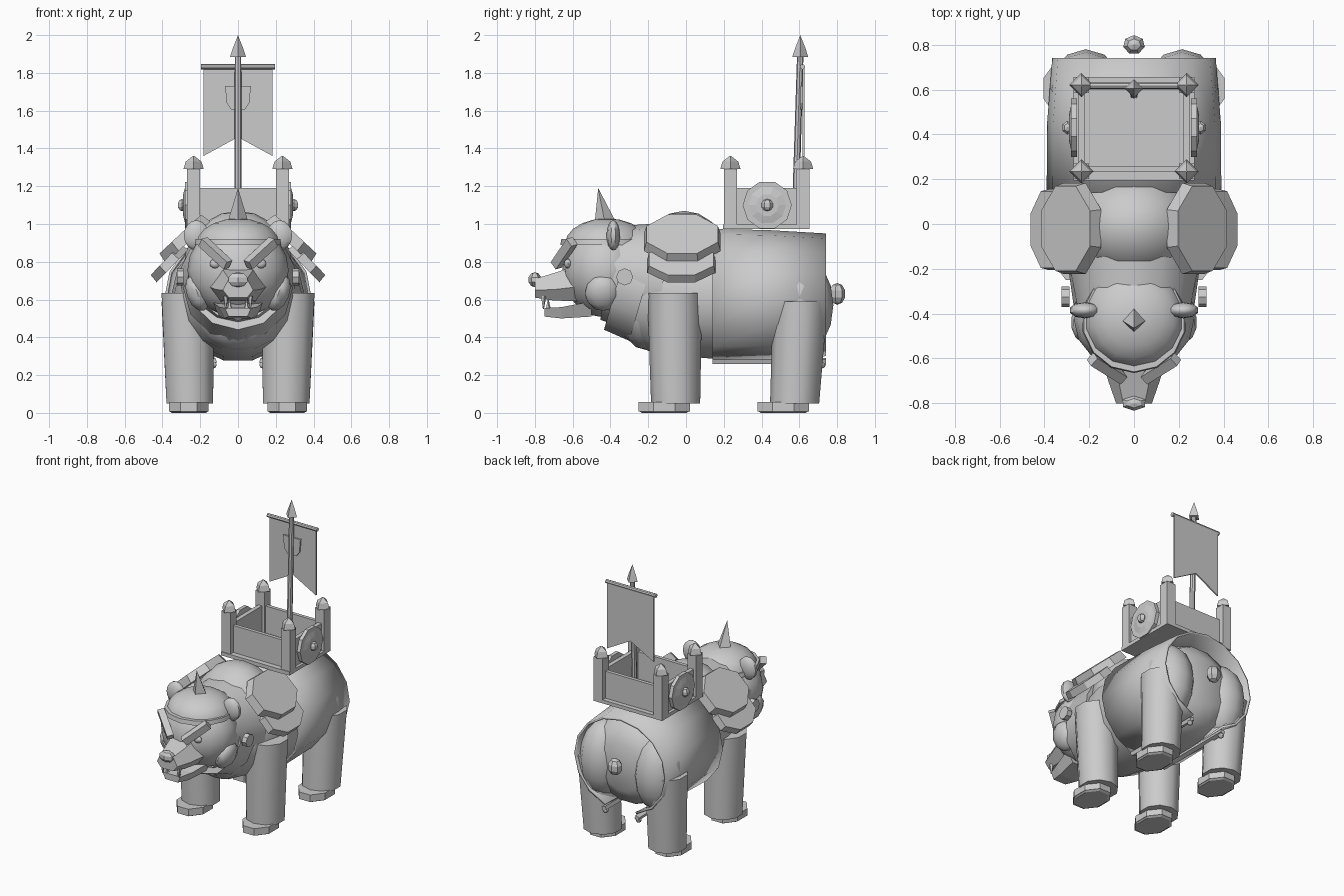
import bpy, bmesh, math
from mathutils import Matrix, Vector, Euler

if "Cube" in bpy.data.objects:
    bpy.data.objects.remove(bpy.data.objects["Cube"])

R = math.radians


def finish(name, bm, smooth=0):
    me = bpy.data.meshes.new(name)
    bmesh.ops.recalc_face_normals(bm, faces=bm.faces)
    bm.to_mesh(me)
    bm.free()
    ob = bpy.data.objects.new(name, me)
    bpy.context.collection.objects.link(ob)
    if smooth:
        bpy.ops.object.select_all(action='DESELECT')
        ob.select_set(True)
        bpy.context.view_layer.objects.active = ob
        bpy.ops.object.shade_smooth_by_angle(angle=R(smooth))
    return ob


def xform(loc, rot, scale):
    return Matrix.LocRotScale(Vector(loc), Euler([R(a) for a in rot]), Vector(scale))


def ball(name, loc, size, rot=(0, 0, 0), u=16, v=10, smooth=45):
    bm = bmesh.new()
    bmesh.ops.create_uvsphere(bm, u_segments=u, v_segments=v, radius=1, matrix=xform(loc, rot, size))
    return finish(name, bm, smooth)


def box(name, loc, size, rot=(0, 0, 0)):
    bm = bmesh.new()
    bmesh.ops.create_cube(bm, size=1, matrix=xform(loc, rot, size))
    return finish(name, bm)


def cone(name, loc, r1, r2, h, rot=(0, 0, 0), n=8, scale=(1, 1, 1), turn=0, smooth=0):
    bm = bmesh.new()
    m = xform(loc, rot, scale) @ Matrix.Rotation(R(turn), 4, 'Z')
    bmesh.ops.create_cone(bm, cap_ends=True, segments=n, radius1=r1, radius2=r2, depth=h, matrix=m)
    return finish(name, bm, smooth)


def rod(name, a, b, r1, r2, n=8, smooth=0, turn=0):
    a, b = Vector(a), Vector(b)
    rot = [math.degrees(x) for x in (b - a).to_track_quat('Z', 'Y').to_euler()]
    return cone(name, (a + b) / 2, r1, r2, (b - a).length, rot, n, turn=turn, smooth=smooth)


def loft(name, rings, smooth=0, cap=True):
    bm = bmesh.new()
    rows = [[bm.verts.new(p) for p in ring] for ring in rings]
    for a, b in zip(rows, rows[1:]):
        n = len(a)
        for i in range(n if cap else n - 1):
            j = (i + 1) % n
            bm.faces.new((a[i], a[j], b[j], b[i]))
    if cap:
        bm.faces.new(rows[0])
        bm.faces.new(rows[-1])
    return finish(name, bm, smooth)


def oval(y, zc, rx, rz, n=14, a0=0.0, a1=None):
    step = 2 * math.pi / n if a1 is None else (a1 - a0) / (n - 1)
    return [(rx * math.cos(a0 + i * step), y, zc + rz * math.sin(a0 + i * step)) for i in range(n)]


# barrel body, shoulder hump and chest
loft("body", [oval(y, zc, rx, rz) for y, zc, rx, rz in (
    (-0.33, 0.60, 0.19, 0.20), (-0.20, 0.62, 0.29, 0.30), (0.0, 0.62, 0.34, 0.33),
    (0.25, 0.615, 0.355, 0.345), (0.52, 0.61, 0.35, 0.33), (0.66, 0.60, 0.29, 0.28), (0.73, 0.60, 0.16, 0.17))], 45)
ball("shoulder_hump", (0, -0.01, 0.76), (0.29, 0.25, 0.31))

# draped cloth over the back with trim along the lower edges
cloth = loft("saddle_cloth", [oval(y, 0.615, rx, rz, 15, R(-70), R(250)) for y, rx, rz in (
    (0.14, 0.39, 0.36), (0.45, 0.388, 0.352), (0.74, 0.365, 0.335))], 40, cap=False)
sol = cloth.modifiers.new("thickness", 'SOLIDIFY')
sol.thickness = 0.015
for s in (-1, 1):
    box("cloth_trim", (s * 0.13, 0.44, 0.275), (0.03, 0.60, 0.025), (0, s * 20, 0))
    ball("trim_knob", (s * 0.13, 0.72, 0.255), (0.02, 0.02, 0.02), u=6, v=4)

# haunches, tail and legs
ball("tail", (0, 0.80, 0.63), (0.052, 0.045, 0.058), u=7, v=5, smooth=0)
for s in (-1, 1):
    ball("haunch", (s * 0.215, 0.60, 0.57), (0.165, 0.18, 0.27), u=12, v=8)
    for part, y0, y1, top in (("front", -0.06, -0.055, 0.635), ("rear", 0.605, 0.575, 0.59)):
        bm = bmesh.new()
        bmesh.ops.create_cone(bm, cap_ends=True, segments=10, radius1=0.13, radius2=0.145, depth=1)
        for v in bm.verts:
            t = v.co.z + 0.5
            v.co = (v.co.x + s * (0.255 + 0.012 * t), v.co.y + y1 + (y0 - y1) * t, 0.05 + (top - 0.05) * t)
        finish(part + "_leg", bm, 40)
        yf = y1 - 0.06
        cone(part + "_paw", (s * 0.26, yf, 0.033), 0.115, 0.115, 0.05, n=8, scale=(0.98, 1.28, 1), turn=22.5)
        cone(part + "_paw_sole", (s * 0.26, yf, 0.005), 0.10, 0.115, 0.01, n=8, scale=(0.98, 1.28, 1), turn=22.5)

# neck and layered collar
rod("neck", (0, -0.12, 0.70), (0, -0.42, 0.74), 0.31, 0.25, 14, 45)
rod("collar", (0, -0.22, 0.66), (0, -0.36, 0.70), 0.29, 0.27, 12, 40)
ball("chest", (0, -0.20, 0.57), (0.25, 0.17, 0.24), u=12, v=8)

# head, muzzle and jaw
ball("head", (0, -0.43, 0.755), (0.268, 0.225, 0.25))
loft("muzzle", [[(x * w, y, zb + z * h) for x, z in (
    (-0.6, 0), (0.6, 0), (1, 0.4), (0.6, 1), (-0.6, 1), (-1, 0.4))] for y, w, zb, h in (
    (-0.55, 0.16, 0.59, 0.20), (-0.70, 0.115, 0.595, 0.145), (-0.80, 0.08, 0.61, 0.10))], 30)
ball("nose", (0, -0.80, 0.705), (0.06, 0.035, 0.04), u=6, v=5, smooth=0)
loft("lower_jaw", [[(x * w, y, z) for x, z in ((-1, zt), (1, zt), (0.7, zb), (-0.7, zb))] for y, w, zt, zb in (
    (-0.50, 0.14, 0.59, 0.51), (-0.66, 0.10, 0.56, 0.50), (-0.75, 0.07, 0.555, 0.51))])
for s in (-1, 1):
    cone("upper_fang", (s * 0.065, -0.755, 0.585), 0.003, 0.016, 0.07, n=5)
    cone("lower_fang", (s * 0.045, -0.73, 0.575), 0.014, 0.003, 0.05, n=5)
    ball("eye", (s * 0.12, -0.625, 0.79), (0.03, 0.02, 0.025), u=8, v=6)
    ball("ear", (s * 0.22, -0.385, 0.94), (0.07, 0.036, 0.08), u=10, v=8)
    ball("cheek", (s * 0.215, -0.44, 0.635), (0.06, 0.095, 0.10), (0, s * 20, 0), u=10, v=6)
    # brow guards
    box("brow_guard", (s * 0.12, -0.645, 0.845), (0.20, 0.045, 0.05), (15, -s * 38, s * 32))
    # side collar rings
    cone("collar_ring", (s * 0.305, -0.325, 0.72), 0.045, 0.045, 0.035, (0, 90, 0), 8)

# helmet
bm = bmesh.new()
bmesh.ops.create_uvsphere(bm, u_segments=14, v_segments=10, radius=1)
bmesh.ops.bisect_plane(bm, geom=bm.verts[:] + bm.edges[:] + bm.faces[:], plane_co=(0, 0, 0),
                       plane_no=(0, 0, -1), clear_outer=True)
bm.transform(xform((0, -0.42, 0.895), (0, 0, 0), (0.225, 0.22, 0.135)))
finish("helmet", bm, 40)
cone("helmet_band", (0, -0.43, 0.905), 0.235, 0.23, 0.03, n=14, smooth=40)
rod("helmet_spike", (0, -0.43, 1.01), (0, -0.465, 1.19), 0.055, 0.0, 4, turn=90)

# two overlapping shoulder plates each side
for s in (-1, 1):
    cone("upper_shoulder_plate", (s * 0.285, -0.02, 0.925), 1, 0.93, 0.06, (0, s * 43, 0), 8,
         (0.175, 0.22, 1), 22.5)
    cone("lower_shoulder_plate", (s * 0.365, -0.025, 0.795), 1, 0.95, 0.05, (0, s * 46, 0), 8,
         (0.13, 0.195, 1), 22.5)

# riding tower: floor, walls, corner posts
box("tower_floor", (0, 0.425, 0.985), (0.54, 0.46, 0.025))
for y in (0.245, 0.61):
    box("tower_end_wall", (0, y, 1.09), (0.44, 0.025, 0.20))
for s in (-1, 1):
    box("tower_side_wall", (s * 0.235, 0.43, 1.09), (0.03, 0.36, 0.20))
    for y in (0.235, 0.62):
        box("tower_post", (s * 0.235, y, 1.135), (0.07, 0.07, 0.31))
        cone("post_cap_base", (s * 0.235, y, 1.31), 0.054, 0.042, 0.04, n=4)
        cone("post_cap_tip", (s * 0.235, y, 1.345), 0.042, 0.004, 0.03, n=4)
    # round shields
    cone("shield", (s * 0.268, 0.43, 1.10), 0.13, 0.13, 0.025, (0, 90, 0), 10)
    cone("shield_face", (s * 0.284, 0.43, 1.10), 0.11, 0.06, 0.012, (0, s * 90, 0), 10)
    ball("shield_boss", (s * 0.297, 0.43, 1.10), (0.026, 0.032, 0.032), u=6, v=5, smooth=0)

# banner
rod("banner_pole", (0, 0.578, 1.0), (0, 0.605, 1.90), 0.019, 0.017, 8)
cone("pole_tip_base", (0, 0.605, 1.91), 0.042, 0.026, 0.05, n=4)
cone("pole_tip", (0, 0.605, 1.967), 0.026, 0.0, 0.066, n=4)
rod("banner_crossbar", (-0.197, 0.617, 1.832), (0.197, 0.617, 1.832), 0.014, 0.014, 8)


def slab(name, pts, y, t):
    loft(name, [[(x, y + d, z) for x, z in pts] for d in (-t / 2, t / 2)])


slab("banner_cloth", [(-0.183, 1.83), (0.183, 1.83), (0.183, 1.36), (0, 1.46), (-0.183, 1.36)], 0.622, 0.01)
slab("banner_emblem", [(-0.068, 1.73), (0.068, 1.73), (0.06, 1.64), (0.035, 1.605), (-0.035, 1.605), (-0.06, 1.64)],
     0.612, 0.012)
